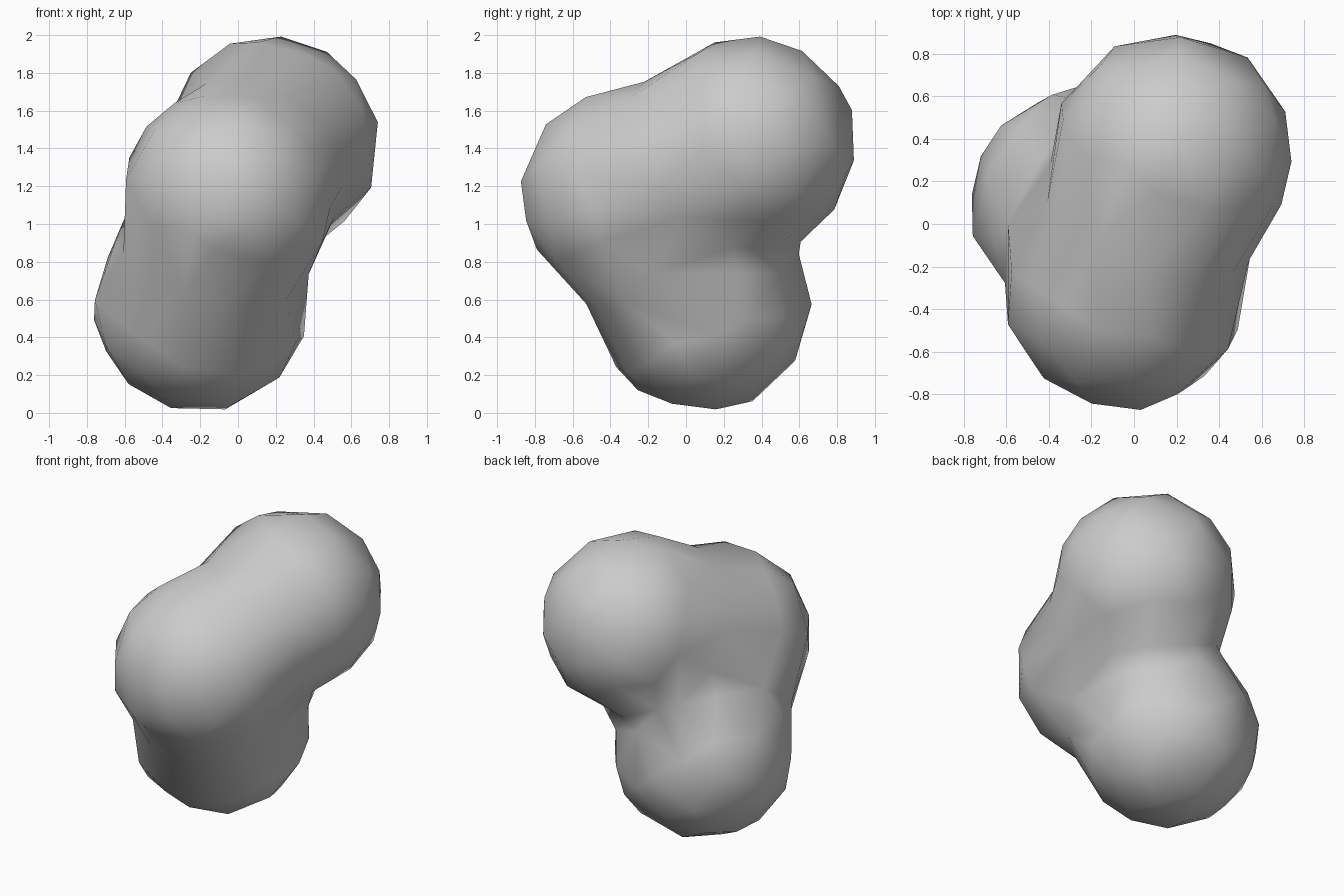
import bpy

if "Cube" in bpy.data.objects:
    bpy.data.objects.remove(bpy.data.objects["Cube"])

# Three equal blobs that melt together where they meet
BLOBS = [(-0.2, 0.09, 0.57),      # lower blob
         (-0.045, -0.31, 1.16),   # front upper blob
         (0.18, 0.33, 1.425)]     # back upper blob
RADIUS = 0.56
STIFFNESS, THRESHOLD = 3.3, 0.6
FACES = 240
# Influence radius that puts the visible surface at RADIUS
INFLUENCE = RADIUS / (1 - (THRESHOLD / STIFFNESS) ** (1 / 3)) ** 0.5

ball = bpy.data.metaballs.new("blob_field")
ball.resolution = ball.render_resolution = 0.08
ball.threshold = THRESHOLD
for c in BLOBS:
    e = ball.elements.new(type='BALL')
    e.co = c
    e.radius = INFLUENCE
    e.stiffness = STIFFNESS
src = bpy.data.objects.new("blob_field", ball)
bpy.context.collection.objects.link(src)
bpy.context.view_layer.update()

# Freeze the field as a plain smooth-shaded mesh
deps = bpy.context.evaluated_depsgraph_get()
mesh = bpy.data.meshes.new_from_object(src.evaluated_get(deps))
bpy.data.objects.remove(src)
mesh.polygons.foreach_set("use_smooth", [True] * len(mesh.polygons))
mesh.update()
body = bpy.data.objects.new("merged_blobs", mesh)
bpy.context.collection.objects.link(body)

# Reduce to the coarse facets of the low-poly style
tris = sum(len(p.vertices) - 2 for p in mesh.polygons)
dec = body.modifiers.new("coarse", 'DECIMATE')
dec.ratio = FACES / tris
